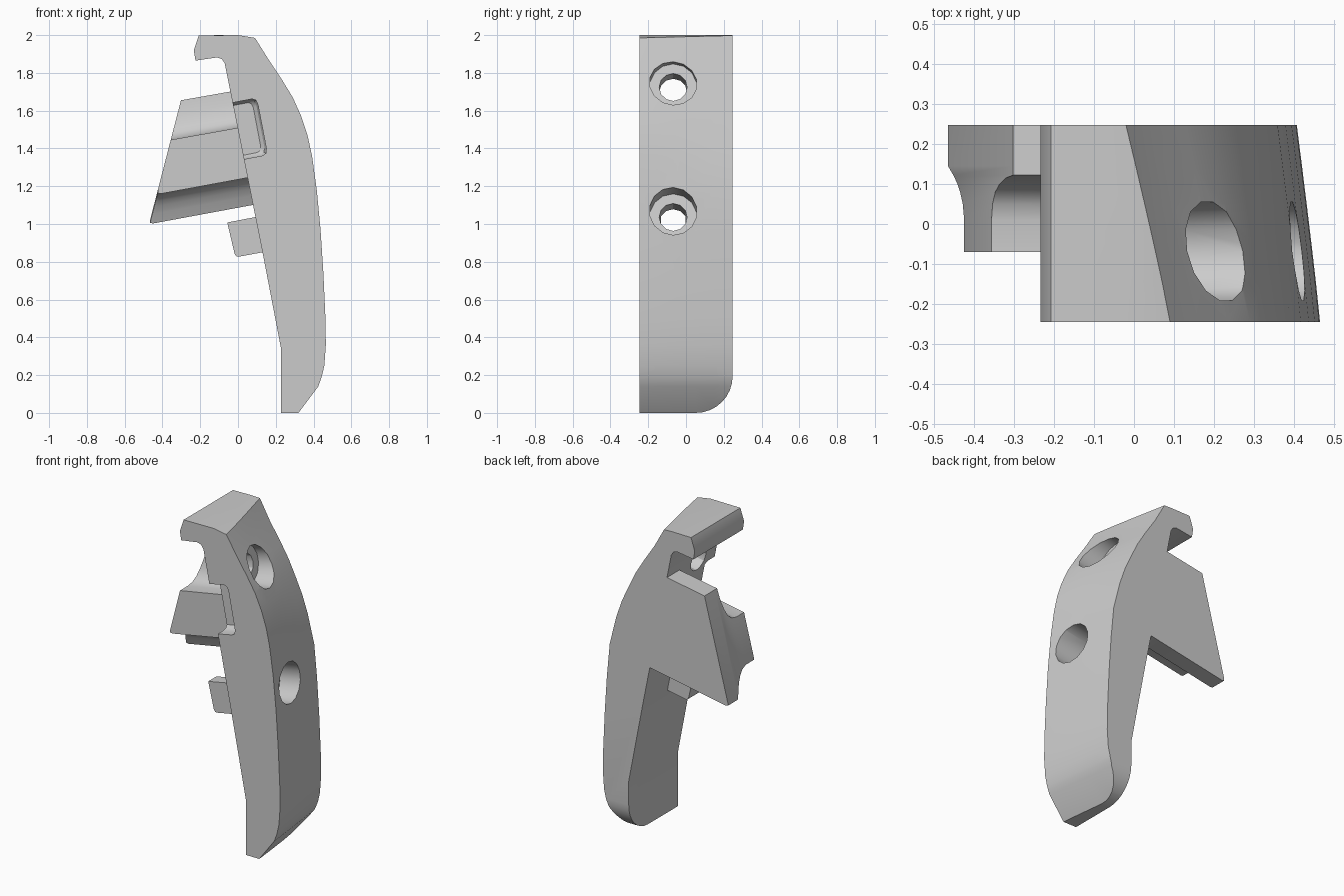
import bpy, bmesh, math
from mathutils import Vector

if "Cube" in bpy.data.objects:
    bpy.data.objects.remove(bpy.data.objects["Cube"])


def loft(name, sections):
    """Solid through xz outlines placed at successive y positions."""
    bm = bmesh.new()
    rings = [[bm.verts.new((x, y, z)) for x, z in pts] for y, pts in sections]
    n = len(rings[0])
    for a, b in zip(rings, rings[1:]):
        for i in range(n):
            j = (i + 1) % n
            bm.faces.new((a[i], a[j], b[j], b[i]))
    bm.faces.new(rings[0])
    bm.faces.new(rings[-1])
    bmesh.ops.recalc_face_normals(bm, faces=bm.faces)
    me = bpy.data.meshes.new(name)
    bm.to_mesh(me)
    bm.free()
    ob = bpy.data.objects.new(name, me)
    bpy.context.collection.objects.link(ob)
    return ob


def prism(name, pts, y0, y1):
    return loft(name, [(y0, pts), (y1, pts)])


def cut(target, cutter):
    cutter.hide_render = True
    mod = target.modifiers.new("cut", 'BOOLEAN')
    mod.operation = 'DIFFERENCE'
    mod.solver = 'EXACT'
    mod.object = cutter
    bpy.context.view_layer.objects.active = target
    bpy.ops.object.modifier_apply(modifier=mod.name)
    bpy.data.objects.remove(cutter)


def smooth(ob, angle=30):
    bpy.ops.object.select_all(action='DESELECT')
    ob.select_set(True)
    bpy.context.view_layer.objects.active = ob
    bpy.ops.object.shade_smooth_by_angle(angle=math.radians(angle))


# Body: hooked inner edge stays put, curved outer edge leans in toward the back
inner = [(-0.208, 1.998), (-0.234, 1.92), (-0.225, 1.865), (-0.11, 1.882),
         (-0.085, 1.873), (-0.07, 1.85), (-0.04, 1.70), (0.13, 0.85),
         (0.227, 0.345), (0.227, 0)]
outer = [(0.32, 0), (0.425, 0.14), (0.443, 0.19), (0.457, 0.25), (0.465, 0.36),
         (0.463, 0.5), (0.452, 0.74), (0.437, 0.97), (0.417, 1.18), (0.392, 1.36),
         (0.368, 1.47), (0.335, 1.57), (0.29, 1.67), (0.235, 1.76), (0.16, 1.873),
         (0.09, 1.985)]


def body_outline(t):
    pts = list(inner)
    for x, z in outer:
        lean = 0.058 + 0.052 * min(1, max(0, (z - 1.2) / 0.4))
        pts.append((x - lean * t ** 1.08, z + (0.013 * t if z > 1.95 else 0)))
    pts.append((min(0.0, pts[-1][0] - 0.06), 2.0))
    return pts


body = loft("curved_body", [(-0.245 + 0.492 * k / 5, body_outline(k / 5)) for k in range(6)])

# Rounded lower back corner
bm = bmesh.new()
r = 0.195
arc = [(0.247 - r + r * math.sin(a), r - r * math.cos(a))
       for a in (math.pi / 2 * k / 8 for k in range(9))]
ring = [bm.verts.new((0.1, y, z)) for y, z in arc + [(0.3, r), (0.3, -0.1), (0.05, -0.1)]]
face = bm.faces.new(ring)
new = bmesh.ops.extrude_face_region(bm, geom=[face])["geom"]
bmesh.ops.translate(bm, vec=(0.6, 0, 0), verts=[v for v in new if isinstance(v, bmesh.types.BMVert)])
bmesh.ops.recalc_face_normals(bm, faces=bm.faces)
me = bpy.data.meshes.new("corner_cutter")
bm.to_mesh(me)
bm.free()
corner = bpy.data.objects.new("corner_cutter", me)
bpy.context.collection.objects.link(corner)
cut(body, corner)

# Side pocket next to the bracket, its floor rounded in toward the middle
pocket = [(-0.12, 1.625), (0.075, 1.662), (0.095, 1.655), (0.106, 1.63),
          (0.15, 1.40), (0.148, 1.375), (0.13, 1.362), (-0.06, 1.325)]


def shrunk(f):
    return [(-0.1 + (x + 0.1) * f, 1.5 + (z - 1.5) * f) for x, z in pocket]


cut(body, loft("pocket_cutter", [(y, shrunk(f)) for y, f in (
    (-0.3, 1), (-0.19, 1), (-0.165, 0.96), (-0.15, 0.88))]))

# Small lower locating lug, drilled together with the body
lug = prism("lower_lug", [(-0.057, 1.008), (0.11, 1.04), (0.145, 0.853), (0.005, 0.827),
                          (-0.008, 0.828), (-0.018, 0.842)], -0.215, 0.0)

# Two counterbored screw holes, square to the inner edge
axis = Vector((0.98, 0, 0.196)).normalized()


def drill(target, mouth, floor):
    mouth = Vector(mouth)
    start = mouth + axis * ((floor - mouth.x) / axis.x)
    for radius, sides, lo, hi in ((0.126, 14, 0, 0.5), (0.074, 12, -0.4, 0.1)):
        bpy.ops.mesh.primitive_cylinder_add(vertices=sides, radius=radius, depth=hi - lo,
                                            location=start + axis * (lo + hi) / 2,
                                            rotation=axis.to_track_quat('Z', 'Y').to_euler())
        cut(target, bpy.context.object)


drill(body, (0.19, -0.068, 1.742), 0.10)
for part in (body, lug):
    drill(part, (0.42, -0.068, 1.07), 0.25)
smooth(body)


# Bracket: a flush side plate flowing through concave fillets into a thick pad
def bracket_outline(h0, h1):
    def left(h):
        return (-0.471 + 0.169 * h, 1.0 + 0.655 * h)

    def right(h):
        return (0.085 - 0.12 * h, 1.102 + 0.60 * h)
    x, z = left(h0)
    return [(x + 0.022, z + 0.003), (x + 0.006, z + 0.006), left(h0 + 0.035),
            left(h1), right(h1), right(h0)]


bracket = loft("side_bracket", [(y, bracket_outline(h0, h1)) for y, h0, h1 in (
    (-0.07, 0.24, 0.68), (0.01, 0.24, 0.68), (0.05, 0.22, 0.695), (0.08, 0.18, 0.735),
    (0.10, 0.14, 0.80), (0.115, 0.10, 0.89), (0.122, 0.08, 1.0), (0.145, 0.0, 1.0), (0.247, 0.0, 1.0))])
smooth(bracket)
